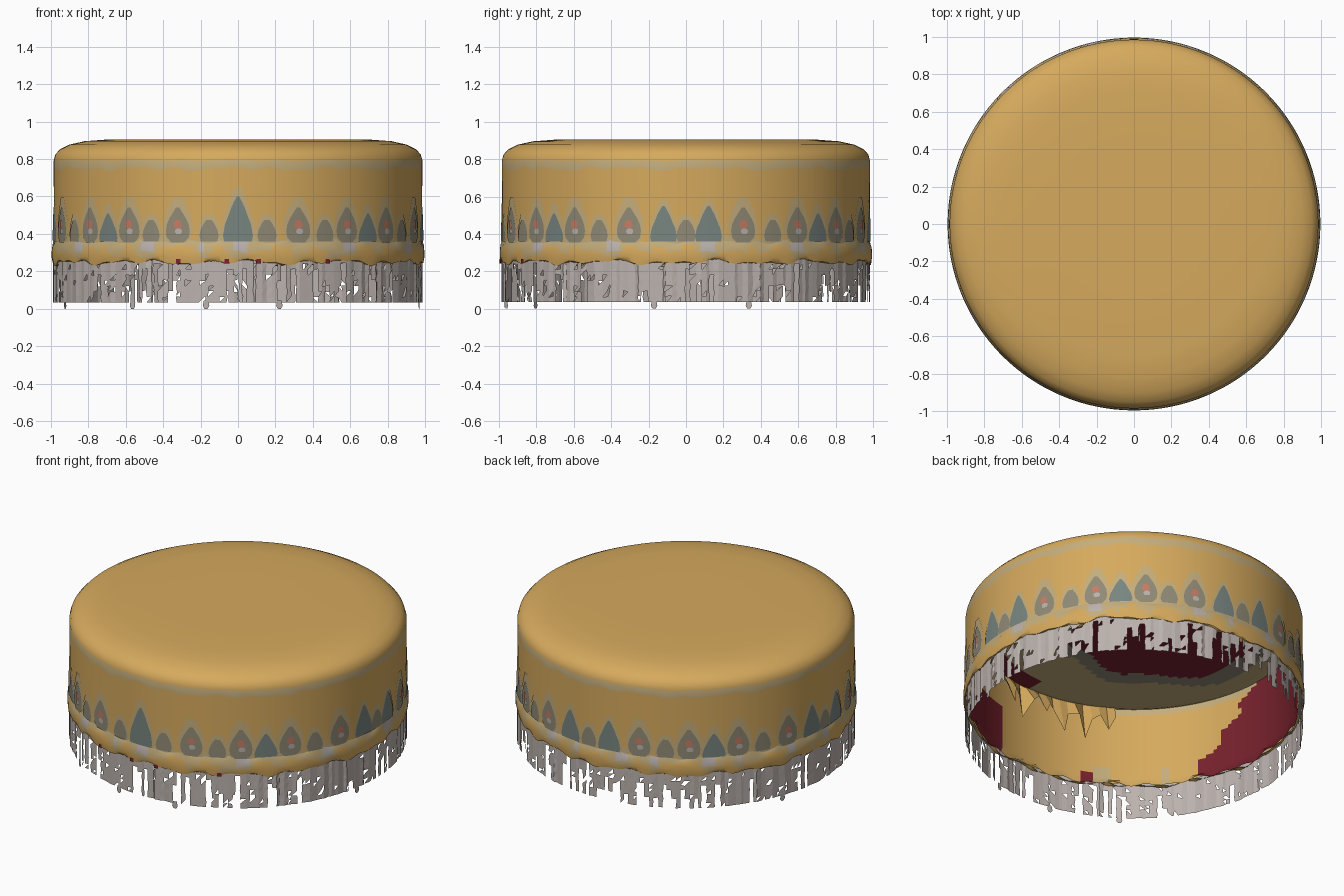
import bpy, bmesh, math, random

random.seed(7)
if "Cube" in bpy.data.objects:
    bpy.data.objects.remove(bpy.data.objects["Cube"])


def material(name, rgb):
    m = bpy.data.materials.new(name)
    m.use_nodes = True
    m.diffuse_color = (*rgb, 1)
    bsdf = m.node_tree.nodes["Principled BSDF"]
    bsdf.inputs["Base Color"].default_value = (*rgb, 1)
    bsdf.inputs["Roughness"].default_value = 0.9
    return m


GOLD = material("gold cloth", (0.67, 0.40, 0.11))
PALE = material("pale braid", (0.56, 0.42, 0.20))
OLIVE = material("grey olive", (0.28, 0.255, 0.18))
BLUE = material("dusty blue", (0.19, 0.235, 0.215))
RED = material("dark red", (0.19, 0.016, 0.026))
GREY = material("fringe grey", (0.50, 0.445, 0.42))
PINK = material("coral", (0.58, 0.20, 0.13))


def make_object(name, bm, mats, smooth=True):
    mesh = bpy.data.meshes.new(name)
    bm.to_mesh(mesh)
    bm.free()
    for m in mats:
        mesh.materials.append(m)
    ob = bpy.data.objects.new(name, mesh)
    bpy.context.collection.objects.link(ob)
    if smooth:
        bpy.ops.object.select_all(action="DESELECT")
        ob.select_set(True)
        bpy.context.view_layer.objects.active = ob
        bpy.ops.object.shade_smooth_by_angle(angle=math.radians(40))


def polar(r, a, z):
    return (r * math.cos(a), r * math.sin(a), z)


def wave(a, seed):
    # gentle irregular wobble that closes around the ring
    return (math.sin(23 * a + seed) + math.sin(37 * a + 2 * seed) + math.sin(11 * a)) / 3


SEG = 240


def lathe(name, profile, mats, rule):
    """profile rows: radius, height, wobble. rule(row, degrees, centre) gives a material index."""
    bm = bmesh.new()
    rings = []
    for k, (r, z, wob) in enumerate(profile):
        if r == 0:
            rings.append([bm.verts.new((0, 0, z))] * SEG)
            continue
        rings.append([bm.verts.new(polar(r, t, z + wob * wave(t, k)))
                      for t in (math.tau * i / SEG for i in range(SEG))])
    for k in range(len(rings) - 1):
        a, b = rings[k], rings[k + 1]
        for i in range(SEG):
            j = (i + 1) % SEG
            f = bm.faces.new(list(dict.fromkeys((a[i], b[i], b[j], a[j]))))
            c = f.calc_center_median()
            f.material_index = rule(k, math.degrees(math.atan2(c.y, c.x)) % 360, c)
    make_object(name, bm, mats)


# Padded cover: crown, rolled edge, side wall with a braid line near the top
cover = [(0, .905, 0), (.4, .905, 0), (.7, .904, 0), (.82, .895, 0), (.9, .877, 0),
         (.95, .852, 0), (.975, .825, 0), (.984, .793, .006), (.984, .748, .014),
         (.983, .5, 0), (.983, .38, .03), (.985, .33, .01)]
lathe("cover", cover, [GOLD, PALE], lambda k, a, c: k in (7, 10))


# Swollen, wavy hem above the fringe, with worn pale and grey patches on its upper edge
def hem_rule(k, a, c):
    worn = wave(math.radians(a), 5)
    if k < 2 and worn > .4:
        return 2
    return 1 if k == 0 or k == 1 and worn > -.2 or k == 2 and worn > .25 else 0


hem = [(.984, .36, .015), (.992, .335, .012), (.995, .305, .012), (.995, .275, .015),
       (.99, .25, .022), (.965, .245, .022)]
lathe("hem", hem, [GOLD, PALE, GREY], hem_rule)


# Inner wall with its red and pale patches
def wall_rule(k, a, c):
    ragged = 2 * math.sin(40 * c.z)
    if 146 < a < 185 + (.72 - c.z) * 54 + ragged or 284 < a < 318 and c.z < .56:
        return 1
    if 245 < a < 249 and c.z < .31:
        return 1
    if k < 2 or 239 < a < 245 and c.z < .36 or 218 < a < 221 and c.z < .36:
        return 2
    return 0


wall = [(.955, .75 - .02 * k, 0) for k in range(25)]
lathe("inner_wall", wall + [(.965, .25, .02)], [GOLD, RED, PALE], wall_rule)


# Inner ceiling with a red centre fading to a pale rim
def ceiling_rule(k, a, c):
    d = math.hypot(c.x + .14, c.y - .14) + .03 * math.sin(math.radians(a) * 7)
    if d < .58 or 272 < a < 300 and math.hypot(c.x, c.y) > .8:
        return 1
    return 2 if d < .68 else 0


ceiling = [(0, .74, 0)] + [(.03 * k, .74, 0) for k in range(1, 32)] + [(.955, .75, 0)]
lathe("inner_ceiling", ceiling, [PALE, RED, OLIVE], ceiling_rule)

# Torn lining hanging in points inside the front
lining = bmesh.new()
torn = []
for i in range(19):
    a = math.radians(237 + 3 * i)
    low = random.uniform(.48, .58) if i % 3 == 1 else random.uniform(.62, .68)
    torn.append([lining.verts.new(polar(.93, a, .75)),
                 lining.verts.new(polar(random.uniform(.84, .92), a, low))])
for p, q in zip(torn, torn[1:]):
    lining.faces.new((p[0], p[1], q[1], q[0]))
make_object("torn_lining", lining, [GOLD], smooth=False)

# Leaf ornaments: half-width and height pairs, from the base up to the tip
LEAF = [(.036, .355), (.062, .38), (.068, .415), (.062, .45), (.046, .485), (.026, .515), (.01, .54)]
TALL = [(.074, .36), (.08, .39), (.07, .45), (.054, .49), (.036, .54), (.02, .575), (.006, .6)]
BUD = [(.044, .36), (.052, .39), (.046, .42), (.032, .45), (.014, .475)]
HEART = [(.008, .43), (.022, .44), (.022, .455), (.016, .468), (.006, .475)]
PEARL = [(.012, .4), (.02, .41), (.018, .423), (.006, .43)]


def plate(bm, shape, angle, radius, index, grow=0.0, rise=0.0, wide=1.0, tall=1.0):
    """Thin curved plate laid on the round wall, stretched up from the hem line."""
    rows = []
    for k, (w, z) in enumerate(shape):
        zz = .36 + (z - .36) * tall + rise * k / (len(shape) - 1)
        ww = (w + grow) * wide
        rows.append([bm.verts.new(polar(radius, angle + ww * s / radius, zz))
                     for s in (-1, -.33, .33, 1)])
    for a, b in zip(rows, rows[1:]):
        for i in range(3):
            bm.faces.new((a[i], a[i + 1], b[i + 1], b[i])).material_index = index


# Each kind: shape, body colour, width, height, halo width, halo rise
KINDS = {"leaf": (LEAF, 1, 1, 1, .016, .055), "bud": (BUD, 1, 1, 1, .012, .03),
         "spire": (TALL, 2, 1, 1, .014, .045), "tall": (TALL, 2, .9, .79, .012, .03),
         "mid": (TALL, 2, .86, .62, .014, .05)}
ornaments = bmesh.new()


def ornament(kind, degrees):
    a = math.radians(degrees)
    shape, colour, wide, tall, grow, rise = KINDS[kind]
    plate(ornaments, shape, a, .9865, 0, grow, rise, wide, tall)
    plate(ornaments, shape, a, .990, colour, 0, 0, wide, tall)
    if kind == "leaf":
        plate(ornaments, HEART, a, .993, 3)
        plate(ornaments, PEARL, a + .006, .993, 4)


# Order of ornaments in a quarter, measured from the side towards front or back
QUARTER = [("tall", 7), ("leaf", 18), ("bud", 28), ("leaf", 37), ("mid", 45.5),
           ("leaf", 54), ("bud", 62), ("leaf", 71)]
for side in (0, 180):
    for turn in (-1, 1):
        for kind, d in QUARTER:
            ornament(kind, side + d * turn)
    ornament("bud", side)
for turn in (-1, 1):
    ornament("bud", 270 + 9 * turn)
    ornament("tall", 90 + 8 * turn)
ornament("spire", 270)
ornament("bud", 90)
make_object("ornaments", ornaments, [PALE, OLIVE, BLUE, PINK, GREY])

# Small red beads peeping out under the front hem
beads = bmesh.new()
for x in (-.32, -.06, .11, .48):
    a = math.radians(270) + math.asin(x)
    corners = [(-.014, .242), (.014, .242), (.012, .265), (-.012, .265)]
    beads.faces.new([beads.verts.new(polar(.998, a + w, z)) for w, z in corners])
make_object("hem_beads", beads, [RED], smooth=False)

# Ragged fringe: a worn sheet cut into strands, thinner at front and back
fringe = bmesh.new()
COLS, ROWS = 240, 8
grid = []
for i in range(COLS):
    shift = random.uniform(-.3, .3)
    r = .982 + random.uniform(-.004, .006)
    grid.append([fringe.verts.new(polar(
        r, math.tau * (i + shift + random.uniform(-.12, .12)) / COLS,
        .27 - .235 * k / ROWS - (random.uniform(-.004, .004) if 0 < k < ROWS else 0)))
        for k in range(ROWS + 1)])
for i in range(COLS):
    a = math.tau * (i + .5) / COLS
    thin = max(0, abs(math.sin(a)) - .55) / .45
    length = ROWS
    if random.random() < .06 + .44 * thin:
        length = random.randint(1, ROWS - 2)
    p, q = grid[i], grid[(i + 1) % COLS]
    for k in range(length):
        # each cell is two triangles, and a few are worn away
        for tri in ((p[k], p[k + 1], q[k]), (q[k], p[k + 1], q[k + 1])):
            if k == 0 or random.random() > .07:
                fringe.faces.new(tri)
bmesh.ops.delete(fringe, geom=[v for v in fringe.verts if not v.link_faces], context="VERTS")
make_object("fringe", fringe, [GREY], smooth=False)

# Knotted tips touching the floor
tips = bmesh.new()
for d in (160, 235, 260, 283, 350):
    a = math.radians(d)
    rows = [[tips.verts.new(polar(.982, a + s * w, z)) for s in (-1, 1)]
            for w, z in ((.012, .045), (.018, .015), (.008, 0))]
    for p, q in zip(rows, rows[1:]):
        tips.faces.new((p[0], q[0], q[1], p[1]))
make_object("fringe_tips", tips, [GREY], smooth=False)
